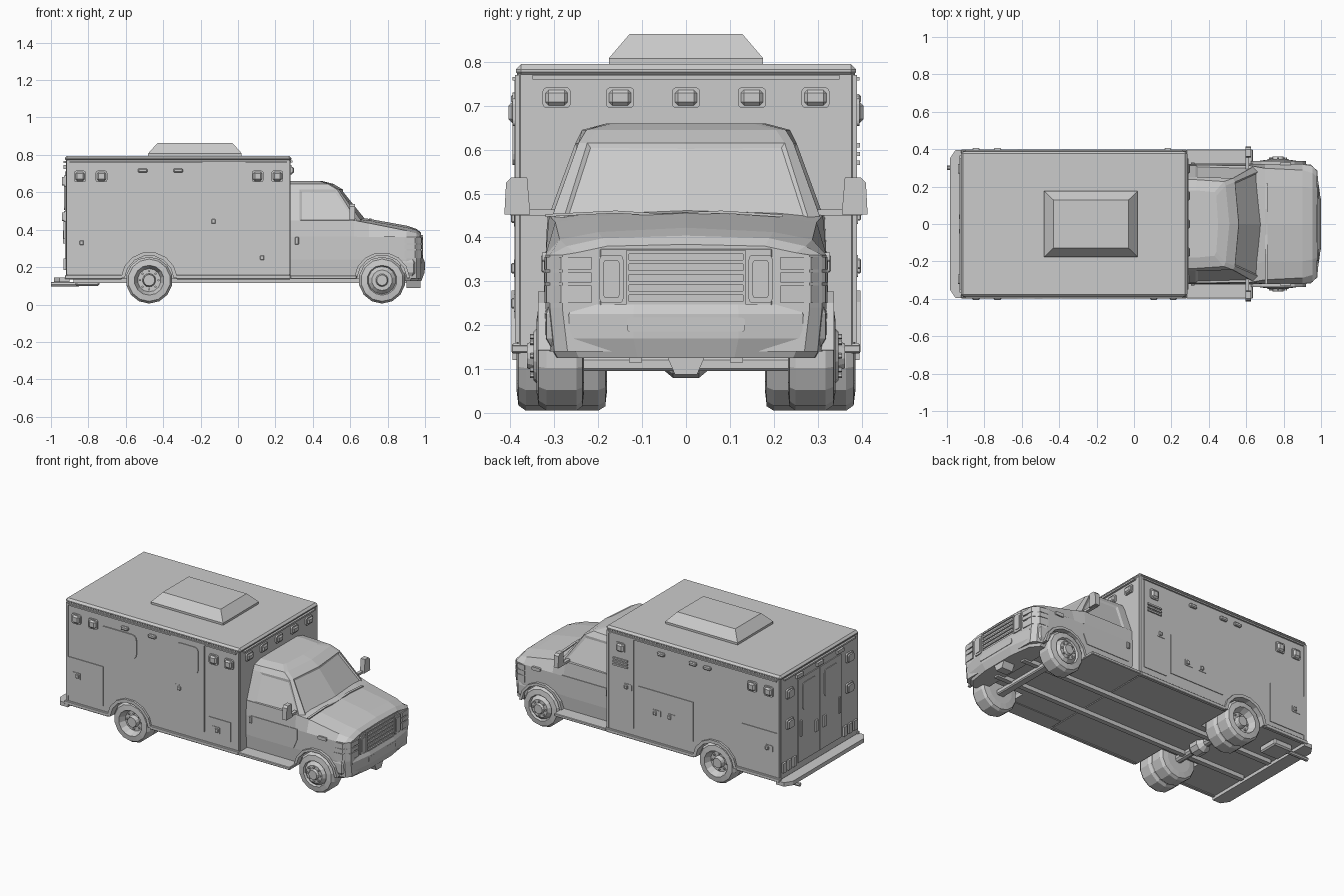
import bpy, bmesh, math
from mathutils import Vector

if "Cube" in bpy.data.objects:
    bpy.data.objects.remove(bpy.data.objects["Cube"])

def finish(name, bm):
    bmesh.ops.recalc_face_normals(bm, faces=bm.faces)
    me = bpy.data.meshes.new(name)
    bm.to_mesh(me)
    bm.free()
    ob = bpy.data.objects.new(name, me)
    bpy.context.collection.objects.link(ob)
    return ob

def loft_bm(rings):
    bm = bmesh.new()
    vs = [[bm.verts.new(p) for p in r] for r in rings]
    n = len(rings[0])
    for a, b in zip(vs, vs[1:]):
        for i in range(n):
            j = (i + 1) % n
            bm.faces.new((a[i], a[j], b[j], b[i]))
    bm.faces.new(vs[0])
    bm.faces.new(vs[-1])
    return bm

def loft(name, rings):
    return finish(name, loft_bm(rings))

def box(name, x, y, z, bevel=0.0, axis=None):
    """Box from ranges; axis limits the bevel to edges along that axis."""
    bm = bmesh.new()
    bmesh.ops.create_cube(bm, size=1)
    for v in bm.verts:
        v.co = Vector([(r[0] + r[1]) / 2 + c * abs(r[1] - r[0]) for r, c in zip((x, y, z), v.co)])
    if bevel:
        es = [e for e in bm.edges if axis is None or
              abs((e.verts[0].co - e.verts[1].co).normalized()[axis]) > .9]
        bmesh.ops.bevel(bm, geom=es, offset=bevel, segments=1 if axis is None else 3,
                        affect='EDGES', profile=.5)
    return finish(name, bm)

def prism_z(name, pts, z0, z1):
    return loft(name, [[(x, y, z) for x, y in pts] for z in (z0, z1)])

def prism_y(name, pts, y0, y1):
    return loft(name, [[(x, y, z) for x, z in pts] for y in (y0, y1)])

def sym(half):
    """Mirror a half outline (y >= 0) into a closed loop."""
    return half + [(p[0], -p[1]) + tuple(p[2:]) for p in reversed(half) if abs(p[1]) > 1e-6]

def lathe(name, x, z, prof, s, n=14):
    return loft(name, [[(x + max(r, .0005) * math.cos(2 * math.pi * (i + .5) / n), s * y,
                         z + max(r, .0005) * math.sin(2 * math.pi * (i + .5) / n))
                        for i in range(n)] for r, y in prof])

def cut(ob, cutters):
    for c in cutters:
        m = ob.modifiers.new("cut", 'BOOLEAN')
        m.operation, m.object, m.solver = 'DIFFERENCE', c, 'EXACT'
        bpy.context.view_layer.objects.active = ob
        bpy.ops.object.modifier_apply(modifier=m.name)
        bpy.data.objects.remove(c)

W = .385                      # half width of the rear body
RX, FX, WZ = -.475, .77, .13  # wheel centres

def side(name, s, x0, x1, z0, z1, out=.004, bevel=0, axis=None):
    return box(name, (x0, x1), (s * (W - .01), s * (W + out)), (z0, z1), bevel, axis)

# Rear body with wheel cut-outs
body = box("patient_body", (-.92, .28), (-W, W), (.14, .79), .008)
cut(body, [lathe("cutter", RX, WZ, [(.135, .17), (.135, .5)], s) for s in (1, -1)])
box("roof_cap", (-.926, .286), (-.388, .388), (.765, .795), .012)
loft("roof_hatch", [[(-.23 + i * a, j * b, z) for i, j in ((1, 1), (-1, 1), (-1, -1), (1, -1))]
                    for a, b, z in ((.25, .176, .79), (.25, .176, .808), (.2, .128, .864))])

# Cab greenhouse with inset windows
ring_data = [(.44, [(.28, .316), (.33, .316), (.64, .308), (.665, .28), (.70, 0)]),
             (.615, [(.28, .252), (.33, .252), (.53, .245), (.54, .225), (.56, 0)]),
             (.645, [(.28, .237), (.33, .237), (.48, .227), (.49, .205), (.51, 0)]),
             (.66, [(.28, .18), (.33, .18), (.43, .17), (.44, .15), (.45, 0)])]
bm = loft_bm([[(x, y, z) for x, y in sym(h)] for z, h in ring_data])
bm.faces.ensure_lookup_table()
bmesh.ops.recalc_face_normals(bm, faces=bm.faces)
lower = list(bm.faces)[:9]
bmesh.ops.inset_region(bm, faces=[lower[3], lower[4]], thickness=.012, depth=-.006)
for i in (1, 6):
    bmesh.ops.inset_region(bm, faces=[lower[i]], thickness=.018, depth=-.006)
finish("cab_greenhouse", bm)

# Cab lower body and hood: sections along x
secs = [(.28, .312, .32, (.316, .45), (.22, .46), .462),
        (.62, .312, .32, (.312, .45), (.22, .46), .468),
        (.70, .312, .32, (.298, .435), (.20, .448), .458),
        (.90, .312, .32, (.288, .395), (.20, .412), .422),
        (.955, .30, .31, (.272, .38), (.19, .398), .404),
        (.978, .27, .282, (.25, .365), (.18, .38), .384)]
cab = loft("cab_body", [[(x,) + p for p in
            [(yb, .14), (ys, .24), (ys, .36), sh, hd, (0, c), (-hd[0], hd[1]), (-sh[0], sh[1]),
             (-ys, .36), (-ys, .24), (-yb, .14)]] for x, yb, ys, sh, hd, c in secs])
cut(cab, [lathe("cutter", FX, WZ, [(.138, .2), (.138, .5)], s) for s in (1, -1)])

# Front bumper, grille and nose
bump = [(.87, .322), (.94, .318), (.98, .265), (1.0, .12)]
loft("front_bumper", [[(x - dx, y * k, z) for x, y in sym(bump)]
                      for z, dx, k in ((.125, .02, .92), (.17, .003, 1), (.225, 0, 1), (.247, .01, .985))])
box("bumper_slot", (.98, 1.0), (-.135, .135), (.185, .217), .008, 0)
loft("bumper_bracket", [[(x, y, z) for x, y in ((.9, w), (.975, w), (.975, -w), (.9, -w))]
                        for z, w in ((.087, .025), (.126, .042))])
box("grille_panel", (.95, .98), (-.2, .2), (.24, .378), .006)
for s in (1, -1):
    box("grille_side", (.96, .988), (s * .13, s * .137), (.245, .37))
    box("lamp_frame", (.96, .986), (s * .143, s * .197), (.25, .36), .01, 0)
    box("lamp_lens", (.96, .99), (s * .152, s * .188), (.262, .348), .006, 0)
    for z0, z1 in ((.25, .29), (.297, .32), (.327, .355)):
        prism_z("headlight", [(.89, s * .322), (.945, s * .318), (.98, s * .285), (.986, s * .215),
                              (.94, s * .215)], z0, z1)
for i in range(6):
    z = .245 + i * .0235
    box("grille_bar", (.96, .988), (-.135, .135), (z, z + .009))

# Wheels, axles and underside
REAR = [(0, .18), (.08, .18), (.115, .184), (.125, .2), (.125, .265), (.115, .28), (.115, .286),
        (.125, .3), (.125, .365), (.113, .382), (.08, .386), (.074, .372), (.062, .345),
        (.036, .345), (.03, .372), (0, .372)]
FRONT = [(0, .232), (.08, .232), (.115, .236), (.125, .25), (.125, .318), (.113, .336), (.08, .341),
         (.074, .328), (.055, .348), (.034, .348), (.028, .362), (0, .362)]
for s in (1, -1):
    lathe("rear_dual_wheel", RX, WZ, REAR, s)
    lathe("front_wheel", FX, WZ, FRONT, s)
    for cx, r, y in ((RX, .049, .345), (FX, .044, .346)):
        for k in range(8):
            a = k * math.pi / 4
            lathe("wheel_nut", cx + r * math.cos(a), WZ + r * math.sin(a),
                  [(.006, y - .01), (.006, y + .009)], s, 6)
    # Faceted fender flares
    for cx, r0, r1, y0, y1 in ((RX, .132, .152, .34, .398), (FX, .134, .15, .295, .337)):
        arc = [math.radians(5 + 170 * k / 7) for k in range(8)]
        prism_y("fender_flare", [(cx + r1 * math.cos(a), WZ + r1 * math.sin(a)) for a in arc] +
                [(cx + r0 * math.cos(a), WZ + r0 * math.sin(a)) for a in reversed(arc)], s * y0, s * y1)
    box("frame_rail", (-.88, .9), (s * .1, s * .13), (.115, .145))
    # Skirt rails and running boards
    for x0, x1 in ((-.925, -.62), (-.33, .28)):
        side("skirt_rail", s, x0, x1, .135, .158, .012, .003)
    box("running_board", (.28, .635), (s * .29, s * .398), (.137, .155), .003)
lathe("rear_axle", RX, WZ, [(.025, -.2), (.025, -.06), (.05, -.03), (.05, .03), (.025, .06), (.025, .2)], 1, 10)
box("front_axle", (.745, .795), (-.24, .24), (.095, .127), .006)
box("muffler", (-.87, -.74), (.2, .33), (.1, .142), .008)
loft("exhaust_pipe", [[(x, .3 + .012 * math.cos(k * math.pi / 4), .108 + .012 * math.sin(k * math.pi / 4))
                       for k in range(8)] for x in (-1.0, -.85)])
prism_z("rear_step", sym([(-.985, .35), (-.955, .395), (-.9, .395)]), .12, .145)

# Cab doors, mirrors, markers and wipers
for s in (1, -1):
    prism_y("cab_door", [(.31, .24), (.61, .24), (.635, .3), (.635, .365), (.31, .365)], s * .31, s * .3235)
    box("door_handle", (.305, .325), (s * .315, s * .33), (.32, .36), .003)
    box("side_marker", (.78, .84), (s * .31, s * .328), (.345, .366), .006, 1)
    box("mirror_arm", (.595, .615), (s * .29, s * .40), (.45, .464))
    loft("mirror", [[(x, s * y, z) for y, z in ((.355, .452), (.414, .452), (.41, .525), (.398, .537), (.362, .537))]
                    for x in (.595, .625)])
    loft("wiper", [[(x, y + s * .12 - .1, z) for x, z in ((.70, zz), (.715, zz), (.715, zz + .006), (.70, zz + .006))]
                   for y, zz in ((-.1, .447), (.06, .455), (.2, .446))])

# Fittings shared by both sides of the rear body
def latch(s, x, z):
    side("latch_plate", s, x - .028, x + .028, z - .02, z + .02, .007, .004, 1)
    side("latch_grip", s, x - .002, x + .02, z - .012, z + .012, .014, .003)

def warning_light(s, x):
    side("warning_light_base", s, x - .031, x + .031, .654, .716, .01, .012, 1)
    side("warning_light", s, x - .024, x + .024, .661, .709, .02, .009)

for s in (1, -1):
    for x in (-.845, -.73) + ((.105, .21) if s < 0 else (.18,)):
        warning_light(s, x)
    for x in (-.51, -.32) if s < 0 else (-.42, -.32, -.1):
        side("clearance_light", s, x - .025, x + .025, .705, .727, .014, .005)
    side("rear_locker_door", s, -.905, -.66, .19, .435)
    latch(s, -.845, .33)
    side("gutter_rail", s, -.9, .26, .757, .766, .01)
    for x in (-.918, .262):
        side("corner_trim", s, x, x + .016, .16, .77, .005)

# Right side (-y): entry door, window and locker
side("entry_door", -1, -.19, .04, .215, .76, .006)
side("entry_window", -1, -.15, 0, .565, .73, .01, .025, 1)
latch(-1, -.14, .445)
side("side_window", -1, -.68, -.43, .54, .69, .006, .03, 1)
side("front_locker_door", -1, .07, .22, .2, .32)
latch(-1, .12, .25)

# Left side (+y): tall locker, wide cabinet and vent
side("tall_locker_door", 1, .09, .25, .2, .755)
latch(1, .13, .45)
for i in range(3):
    side("vent_slat", 1, .13, .23, .565 + i * .02, .575 + i * .02, .012)
side("wide_cabinet_door", 1, -.32, .06, .23, .475)
latch(1, -.07, .34)
latch(1, -.17, .34)

# Front wall lights
for y in (-.295, -.15, 0, .15, .295):
    box("front_light_base", (.27, .29), (y - .032, y + .032), (.695, .742), .01, 0)
    box("front_light", (.27, .3), (y - .025, y + .025), (.701, .736), .007)
box("front_rail", (.27, .292), (-.35, .35), (.76, .77))

# Rear doors and lights
def rear(name, y, z, hy, hz, out, bevel=0):
    return box(name, (-.92 - out, -.91), (y - hy, y + hy), (z - hz, z + hz), bevel, 0 if bevel else None)

for s in (1, -1):
    rear("rear_door", s * .108, .45, .105, .26, .006)
    rear("rear_window", s * .108, .59, .065, .085, .01, .02)
    rear("rear_door_handle", s * .04, .36, .012, .035, .016)
    for z in (.66, .47):
        rear("rear_light_base", s * .295, z, .032, .03, .01, .01)
        rear("rear_light", s * .295, z, .025, .023, .02, .007)
    for y in (.25, .3, .35):
        rear("tail_light", s * y, .215, .016, .03, .012)
    rear("rear_door_grab", s * .19, .4, .006, .05, .014)
for y in (-.2, 0, .2):
    rear("rear_clearance_light", y, .735, .03, .011, .014)
rear("rear_rail", 0, .762, .35, .005, .012)
